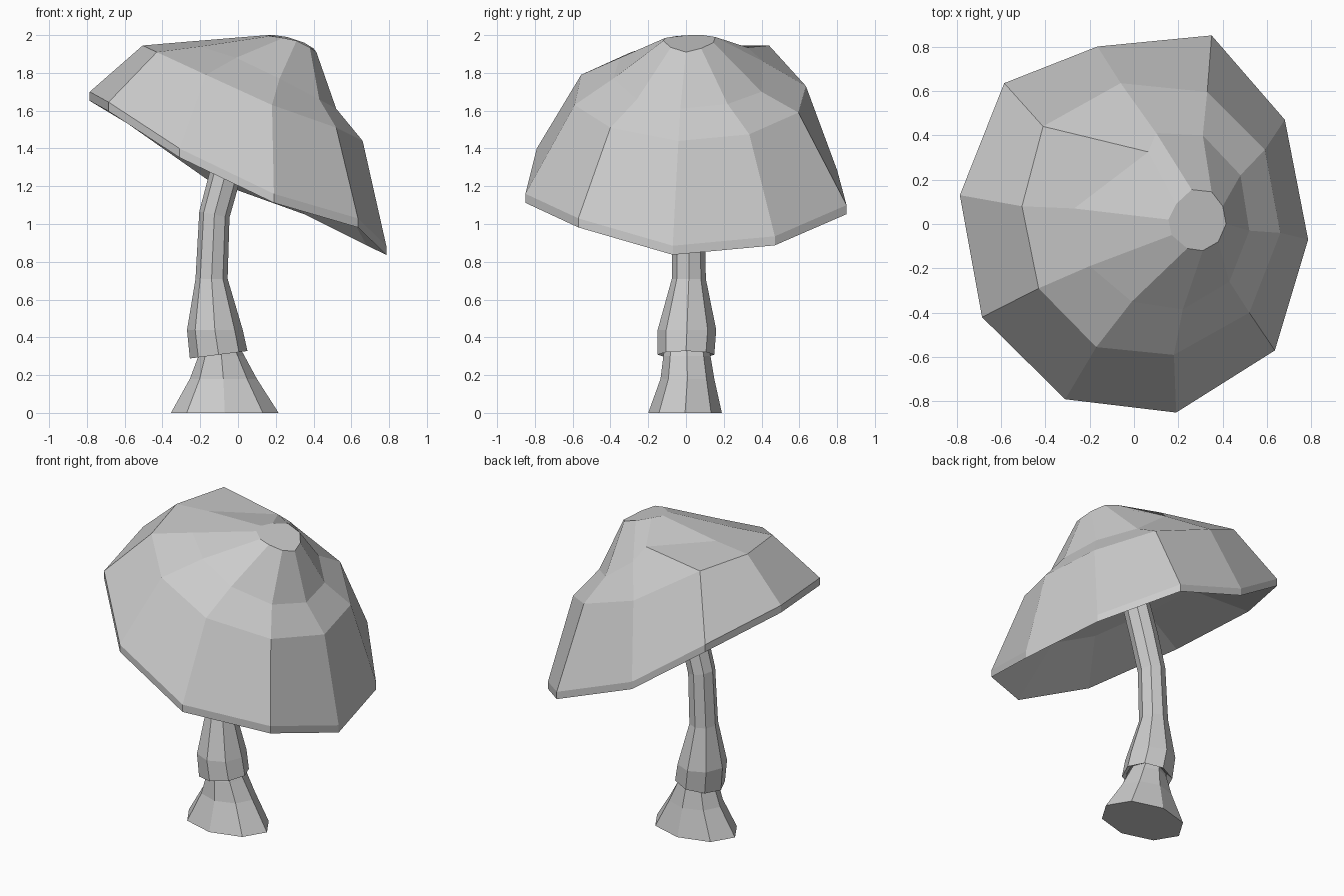
import bpy, bmesh
from math import cos, sin, tau
from mathutils import Vector

if "Cube" in bpy.data.objects:
    bpy.data.objects.remove(bpy.data.objects["Cube"])


def loft(name, rings, bottom_tip=None):
    """Skin a stack of equal-sided rings, closing both ends."""
    bm = bmesh.new()
    loops = [[bm.verts.new(p) for p in ring] for ring in rings]
    n = len(loops[0])
    for a, b in zip(loops, loops[1:]):
        for i in range(n):
            j = (i + 1) % n
            bm.faces.new((a[i], a[j], b[j], b[i]))
    bm.faces.new(loops[-1])
    if bottom_tip:
        tip = bm.verts.new(bottom_tip)
        for i in range(n):
            bm.faces.new((loops[0][i], loops[0][(i + 1) % n], tip))
    else:
        bm.faces.new(loops[0])
    bmesh.ops.recalc_face_normals(bm, faces=bm.faces)
    me = bpy.data.meshes.new(name)
    bm.to_mesh(me)
    bm.free()
    ob = bpy.data.objects.new(name, me)
    bpy.context.collection.objects.link(ob)
    return ob


def section(x0, x1, y0, y1, z, tilt=0.0, n=8):
    """Oval stem section from its extents, tilted along x."""
    cx, cy, rx, ry = (x0 + x1) / 2, (y0 + y1) / 2, (x1 - x0) / 2, (y1 - y0) / 2
    return [(cx + rx * cos(i * tau / n), cy + ry * sin(i * tau / n),
             z + tilt * rx * cos(i * tau / n)) for i in range(n)]


# cap: irregular ten-sided rings from rim to crown
rim = [(.35, .85, 1.10), (.68, .47, .935), (.785, -.07, .885), (.635, -.57, 1.03),
       (.19, -.85, 1.16), (-.31, -.79, 1.40), (-.685, -.42, 1.645),
       (-.785, .13, 1.70), (-.585, .635, 1.58), (-.165, .80, 1.285)]
shoulder = [(.33, .595, 1.59), (.59, .335, 1.475), (.66, -.04, 1.44), (.52, -.40, 1.51),
            (.18, -.59, 1.63), (-.17, -.555, 1.79), (-.43, -.29, 1.91),
            (-.505, .08, 1.945), (-.41, .44, 1.945), (-.06, .635, 1.73)]
upper = [(.31, .40, 1.70), (.48, .22, 1.635), (.52, -.03, 1.61), (.43, -.26, 1.66),
         (.22, -.385, 1.77), (-.01, -.35, 1.88), (-.20, -.19, 1.94),
         (-.27, .07, 1.965), (.065, .325, 1.935), (.10, .41, 1.86)]
crown = [(.35, .145, 1.96), (.40, .08, 1.93), (.415, 0, 1.91), (.38, -.08, 1.935),
         (.31, -.12, 1.97), (.24, -.11, 1.985), (.17, -.05, 1.995),
         (.155, .02, 2.0), (.19, .09, 2.0), (.26, .155, 1.99)]
lip = [(x, y, z - .048) for x, y, z in rim]

# shallow hollow underside rises along the tilted cap axis
center = sum((Vector(p) for p in lip), Vector()) / len(lip)
axis = Vector((.45, 0, .89))
hollow = [center + (Vector(p) - center) * .6 + axis * .21 for p in lip]
loft("cap", [hollow, lip, rim, shoulder, upper, crown], center + axis * .27)

# flared foot of the stem
loft("stem_base", [section(-.355, .215, -.20, .19, 0),
                   section(-.255, .10, -.135, .15, .18),
                   section(-.21, .035, -.12, .13, .30),
                   section(-.19, -.03, -.10, .11, .42)])

# bent upper stem with an overhanging skirt
loft("stem", [section(-.22, .02, -.125, .125, .33, .12),
              section(-.255, .05, -.15, .15, .308, .13),
              section(-.27, .025, -.15, .16, .44),
              section(-.225, -.055, -.075, .105, .71),
              section(-.205, -.045, -.07, .10, 1.05, -.2),
              section(-.145, .015, -.07, .10, 1.27, -.3),
              section(-.06, .09, -.07, .10, 1.52, -.3)])
